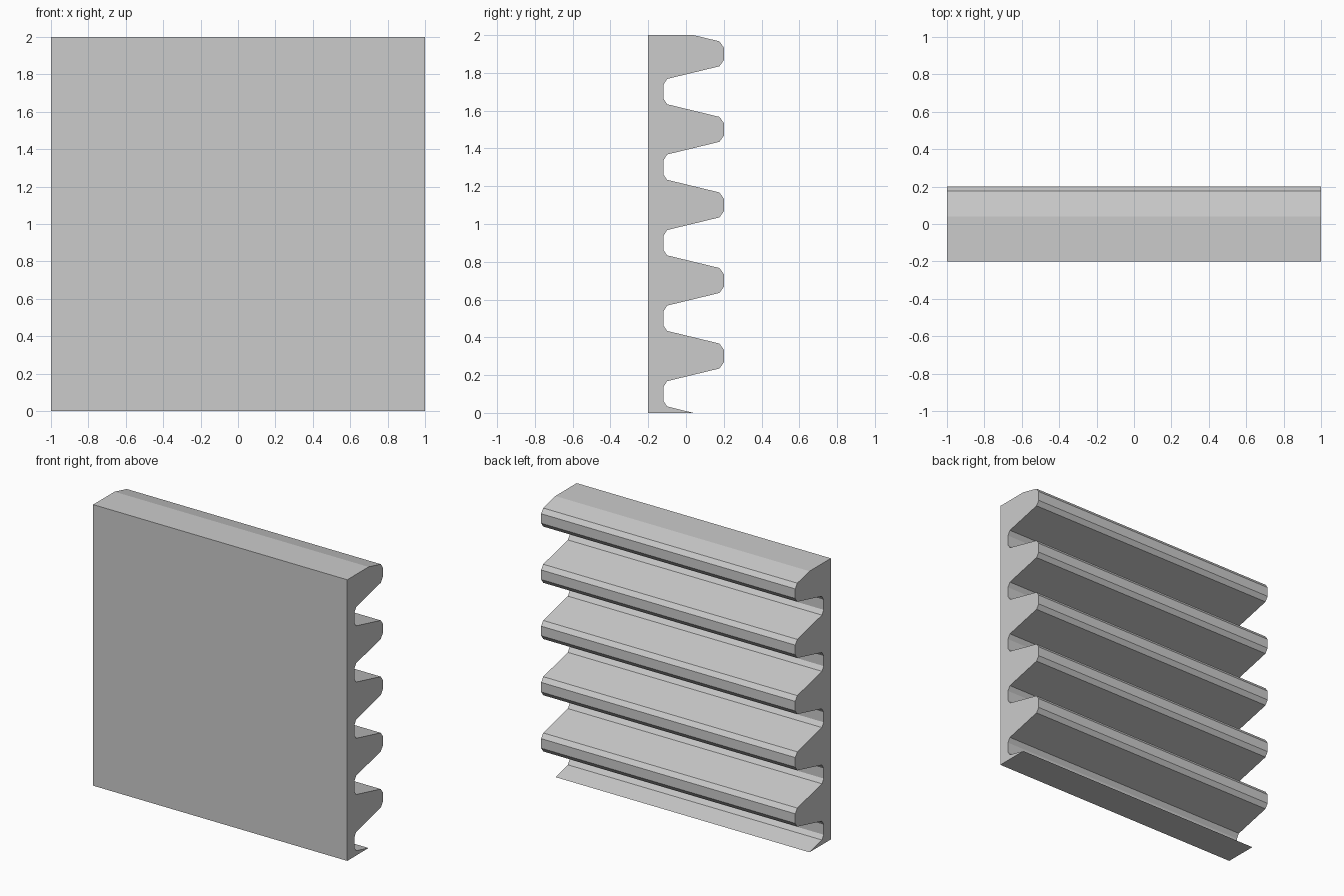
import bpy, bmesh

if "Cube" in bpy.data.objects:
    bpy.data.objects.remove(bpy.data.objects["Cube"])

PITCH = 0.4
TEETH = 5

# One groove and tooth of the rack, as (y, z) going up
unit = [(-0.1, 0.034), (-0.12, 0.064), (-0.12, 0.136), (-0.1, 0.168),
        (0.177, 0.235), (0.2, 0.267), (0.2, 0.335), (0.177, 0.367)]

# Full side profile: flat back, cut off level at top and bottom
profile = [(-0.2, 0.0), (0.04, 0.0)]
for i in range(TEETH):
    profile += [(y, z + i * PITCH) for y, z in unit]
profile += [(0.04, 2.0), (-0.2, 2.0)]

# Extrude the profile along x
bm = bmesh.new()
face = bm.faces.new([bm.verts.new((-1.0, y, z)) for y, z in profile])
result = bmesh.ops.extrude_face_region(bm, geom=[face])
moved = [g for g in result["geom"] if isinstance(g, bmesh.types.BMVert)]
bmesh.ops.translate(bm, verts=moved, vec=(2.0, 0, 0))
bmesh.ops.recalc_face_normals(bm, faces=bm.faces[:])

mesh = bpy.data.meshes.new("ridged_panel")
bm.to_mesh(mesh)
bm.free()
panel = bpy.data.objects.new("ridged_panel", mesh)
bpy.context.collection.objects.link(panel)
